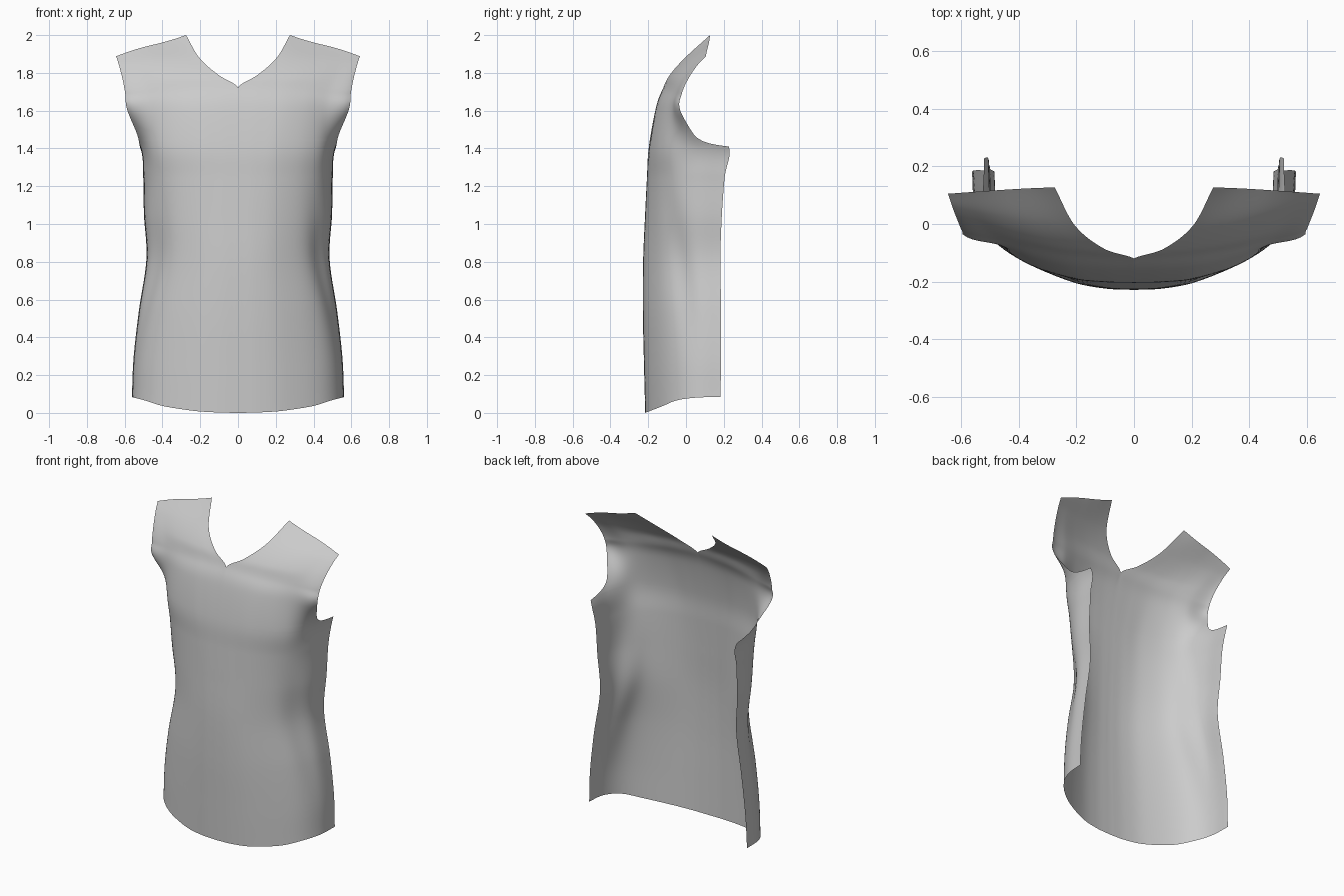
import bpy, bmesh, math
from mathutils import Vector

if "Cube" in bpy.data.objects:
    bpy.data.objects.remove(bpy.data.objects["Cube"])

# Half-garment rows, hem to shoulder: centre/neckline point, side/armhole point, section blend
# blend -1 = wrapped torso, 0 = fuller bust, 1 = flared chest, 2 = straight shoulder
ROWS = [
    (0, -.216, .0, .562, .182, .085, -1),
    (0, -.222, .24, .553, .186, .29, -1),
    (0, -.228, .52, .525, .186, .54, -1),
    (0, -.227, .80, .485, .182, .815, -1),
    (0, -.217, 1.04, .498, .19, 1.05, -.75),
    (0, -.207, 1.24, .502, .205, 1.25, -.35),
    (0, -.197, 1.405, .52, .227, 1.41, 0),
    (0, -.158, 1.62, .585, -.03, 1.60, 1),
    (0, -.12, 1.722, .597, -.022, 1.69, 1.3),
    (.105, -.085, 1.79, .612, .013, 1.77, 1.55),
    (.205, -.005, 1.88, .63, .06, 1.84, 1.8),
    (.275, .127, 2.0, .645, .105, 1.888, 2),
]
UNDERARM = 6
# Section templates: fractions of x, y, z travelled from centre to side.
# Above the underarm the armhole lies on point 5; point 6 is trimmed off.
TORSO = [(0, 0, 0), (.2, .012, .03), (.42, .07, .13), (.7, .23, .42), (.88, .42, .78), (.98, .68, .95), (1, 1, 1)]
BUST = [(0, 0, 0), (.2, .005, .03), (.42, .03, .13), (.7, .135, .42), (.88, .3, .78), (.98, .62, .95), (1, 1, 1)]
CHEST = [(0, 0, 0), (.2, .02, .06), (.4, .1, .2), (.6, .32, .45), (.79, .65, .72), (1, 1, 1), (1.09, 2.15, 1.2)]
SHOULDER = [(0, 0, 0), (.2, .12, .22), (.4, .3, .4), (.6, .52, .56), (.8, .76, .76), (1, 1, 1), (1.2, 1.2, 1.25)]
BLENDS = [TORSO, BUST, CHEST, SHOULDER]
STEPS = 12


def section(row):
    c, s, w = Vector(row[:3]), Vector(row[3:6]), row[6] + 1
    k = min(int(w), 2)
    pts = []
    for p, q in zip(BLENDS[k], BLENDS[k + 1]):
        f = Vector(p).lerp(Vector(q), w - k)
        pts.append(Vector([c[i] + f[i] * (s[i] - c[i]) for i in range(3)]))
    return pts


def point_on(pts, u):
    """Catmull-Rom point at parameter u (0 .. len-1)."""
    p = [2 * pts[0] - pts[1]] + pts + [2 * pts[-1] - pts[-2]]
    i = min(int(u), len(pts) - 2)
    t = u - i
    a, b, c, d = p[i:i + 4]
    return .5 * (2 * b + (c - a) * t + (2 * a - 5 * b + 4 * c - d) * t * t
                 + (3 * b - a - 3 * c + d) * t ** 3)


def row_end(v):
    """Where each row stops: the side edge, then the scooped armhole."""
    t = min(1, max(0, v - UNDERARM))
    return 5 + (1 - t) ** 9


def drape(v):
    """Soft diagonal fold running down the flank, pressed inward."""
    line_y = -.10 + .14 * (1.25 - v.z)
    along = math.exp(-((v.z - .8) / .36) ** 2)
    d = .016 * along * math.exp(-((v.y - line_y) / .065) ** 2)
    side = min(1, max(0, (v.x - .2) / .2))
    v.x -= d * side
    v.y += d * side * .6
    return v


# Row parameters, packed closer just above the underarm where the armhole turns
params = [k / STEPS for k in range(STEPS * (len(ROWS) - 1) + 1)]
params += [UNDERARM + d for d in (.008, .02, .035, .055, .11, .14)]
params.sort()

# Smooth both ways into a grid, trimming each row at its end
columns = [list(c) for c in zip(*[section(r) for r in ROWS])]
U = 36
grid = []
for v in params:
    ctrl = [point_on(c, v) for c in columns]
    row = [drape(point_on(ctrl, row_end(v) * j / U)) for j in range(U + 1)]
    row[0].x = max(0, row[0].x) if v > UNDERARM + 2 else 0
    grid.append(row)

# Shirt front sheet, right half
bm = bmesh.new()
verts = [[bm.verts.new(p) for p in r] for r in grid]
for r0, r1 in zip(verts, verts[1:]):
    for i in range(U):
        bm.faces.new((r0[i], r0[i + 1], r1[i + 1], r1[i]))
mesh = bpy.data.meshes.new("shirt_front")
bm.to_mesh(mesh)
bm.free()
shirt = bpy.data.objects.new("shirt_front", mesh)
bpy.context.collection.objects.link(shirt)
mesh.polygons.foreach_set("use_smooth", [True] * len(mesh.polygons))

# Mirror to the left half
mirror = shirt.modifiers.new("mirror", 'MIRROR')
mirror.use_axis[0] = True
mirror.use_mirror_merge = True
mirror.merge_threshold = .0005
